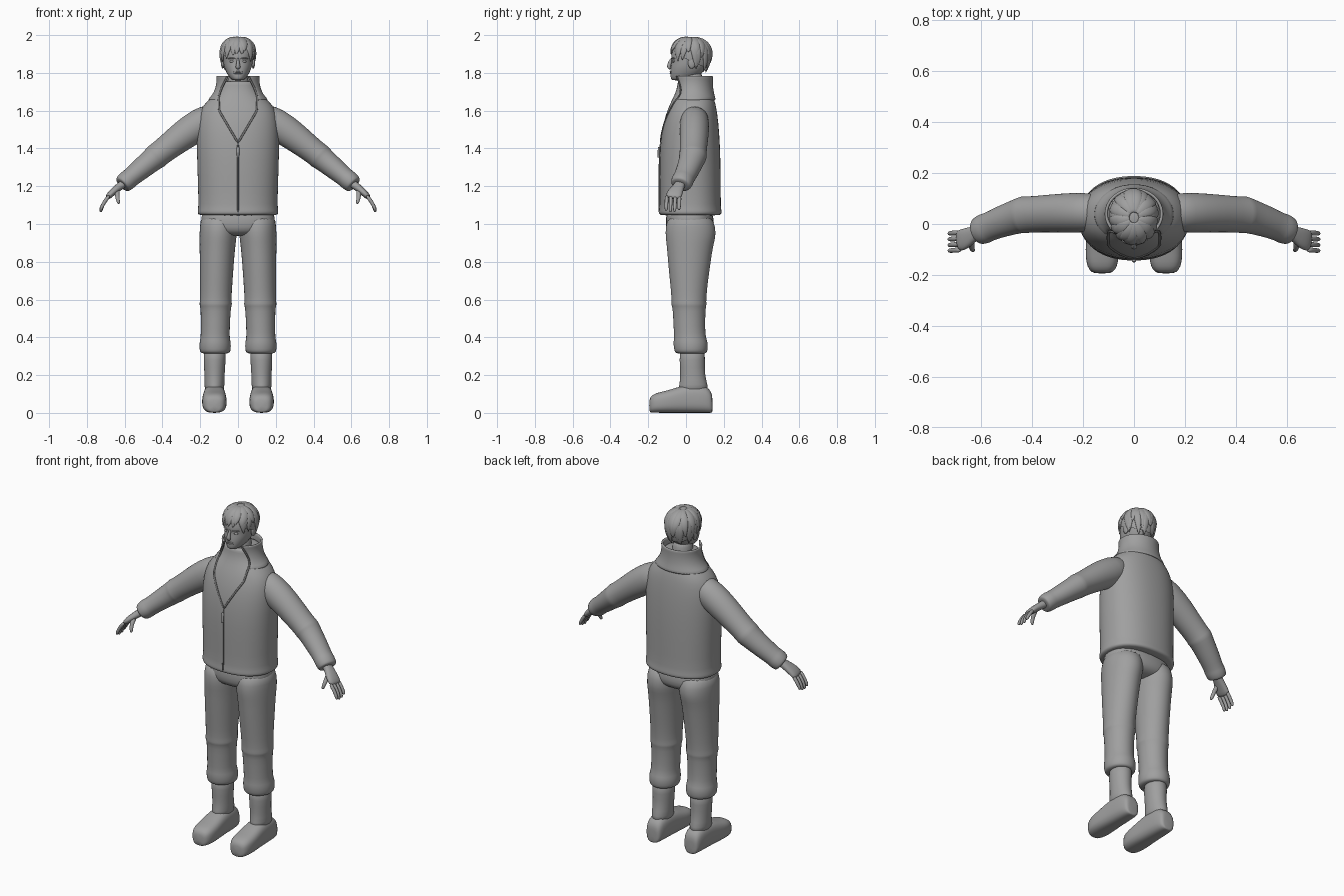
import bpy, bmesh, math, random
from math import sin, cos, pi, radians
from mathutils import Vector as V
from mathutils.bvhtree import BVHTree

random.seed(4)
cube = bpy.data.objects.get("Cube")
if cube:
    bpy.data.objects.remove(cube, do_unlink=True)


def material(name, value):
    m = bpy.data.materials.new(name)
    m.use_nodes = True
    colour = (value, value, value, 1)
    m.diffuse_color = colour
    m.node_tree.nodes["Principled BSDF"].inputs["Base Color"].default_value = colour
    return m


GREY = material("mid grey", 0.35)
DARK = material("dark grey", 0.18)


def finish(name, bm, mat=GREY, mirror=False, subdiv=1, thick=0):
    """Turn a bmesh into a smooth object with its modifiers."""
    bmesh.ops.recalc_face_normals(bm, faces=bm.faces)
    for f in bm.faces:
        f.smooth = True
    me = bpy.data.meshes.new(name)
    bm.to_mesh(me)
    bm.free()
    me.materials.append(mat)
    ob = bpy.data.objects.new(name, me)
    bpy.context.collection.objects.link(ob)
    if mirror:
        ob.modifiers.new("mirror", "MIRROR").use_mirror_merge = False
    if thick:
        s = ob.modifiers.new("thickness", "SOLIDIFY")
        s.thickness, s.offset = thick, 0
    if subdiv:
        s = ob.modifiers.new("smooth", "SUBSURF")
        s.levels = s.render_levels = subdiv
    return ob


def add_loft(bm, rings, seg=24, power=2.0):
    """Skin rings given as (centre, u axis, v axis) and cap both ends."""
    def p(c):
        return math.copysign(abs(c) ** (2 / power), c)
    rows = []
    for c, u, v in rings:
        angles = [2 * pi * i / seg for i in range(seg)]
        rows.append([bm.verts.new(c + u * p(cos(a)) + v * p(sin(a))) for a in angles])
    for r, s in zip(rows, rows[1:]):
        for i in range(seg):
            j = (i + 1) % seg
            bm.faces.new((r[i], r[j], s[j], s[i]))
    bm.faces.new(rows[0])
    bm.faces.new(rows[-1])


def slabs(rows):
    """Level rings: height, centre x, half width, front y, back y."""
    return [(V((cx, (f + b) / 2, z)), V((rx, 0, 0)), V((0, (b - f) / 2, 0)))
            for z, cx, rx, f, b in rows]


def tube(pts, side=V((0, 1, 0))):
    """Rings along a path: point, thickness radius, radius toward side."""
    rings = []
    for i, (c, ru, rv) in enumerate(pts):
        t = (V(pts[min(i + 1, len(pts) - 1)][0]) - V(pts[max(i - 1, 0)][0])).normalized()
        v = (side - t * side.dot(t)).normalized()
        rings.append((V(c), t.cross(v) * ru, v * rv))
    return rings


def loft(name, rings, seg=24, power=2.0, **kw):
    bm = bmesh.new()
    add_loft(bm, rings, seg, power)
    return finish(name, bm, **kw)


def ball(name, centre, radii, **kw):
    bm = bmesh.new()
    bmesh.ops.create_uvsphere(bm, u_segments=20, v_segments=12, radius=1)
    for v in bm.verts:
        v.co = V(centre) + V([a * b for a, b in zip(v.co, radii)])
    return finish(name, bm, subdiv=0, **kw)


# Jacket body with hem and inner collar
jacket = loft("jacket_body", slabs([
    (1.045, 0, .2, -.13, .175), (1.05, 0, .213, -.143, .188), (1.07, 0, .216, -.146, .191),
    (1.08, 0, .209, -.139, .184), (1.25, 0, .214, -.142, .185), (1.42, 0, .22, -.14, .181),
    (1.54, 0, .217, -.12, .172), (1.61, 0, .198, -.096, .162), (1.65, 0, .165, -.078, .153),
    (1.685, 0, .122, -.06, .14), (1.72, 0, .104, -.048, .13), (1.75, 0, .1, -.045, .125),
    (1.757, 0, .094, -.04, .12)]), seg=32, power=2.25)

# Open standing collar: height, half width, front y, back y, opening half width
collar_rows = [(1.655, .158, -.079, .155, .102), (1.685, .126, -.064, .143, .102),
               (1.735, .109, -.057, .136, .08), (1.775, .109, -.057, .137, .058),
               (1.785, .112, -.058, .138, .055)]
bm = bmesh.new()
rows, edge = [], []
for z, rx, f, b, gap in collar_rows:
    g = math.asin(gap / rx)
    row = []
    for i in range(25):
        a = g + (2 * pi - 2 * g) * i / 24
        row.append(bm.verts.new((rx * sin(a), (f + b) / 2 - (b - f) / 2 * cos(a), z)))
    edge.append(row[0].co.copy())
    rows.append(row)
for r, s in zip(rows, rows[1:]):
    for i in range(24):
        bm.faces.new((r[i], r[i + 1], s[i + 1], s[i]))
finish("jacket_collar", bm, thick=.012)

# Zip laid on the jacket front, branching up to the collar edges
bpy.context.view_layer.update()
tree = BVHTree.FromObject(jacket, bpy.context.evaluated_depsgraph_get())


def on_jacket(x, z):
    hit = tree.ray_cast(V((x, -1, z)), V((0, 1, 0)))[0]
    return hit - V((0, .001, 0))


def path_between(a, b, n):
    return [on_jacket(a[0] + (b[0] - a[0]) * i / n, a[1] + (b[1] - a[1]) * i / n) for i in range(n)]


stem = path_between((0, 1.06), (0, 1.43), 12) + [on_jacket(0, 1.43)]
branch = path_between((0, 1.43), (.1, 1.6), 8) + path_between((.1, 1.6), (.102, 1.65), 3)
branch += [p - V((0, .004, 0)) for p in edge]
across = V((1, 0, 0))
loft("zip_stem", tube([(p, .004, .005) for p in stem], across), seg=8, mat=DARK)
loft("zip_branches", tube([(p, .005, .006) for p in branch], across), seg=8, mat=DARK, mirror=True)
loft("zip_pull", tube([(on_jacket(0, z) - V((0, .006, 0)), .006, w)
                       for z, w in ((1.41, .008), (1.395, .009), (1.36, .007), (1.35, .006))], across),
     seg=8, power=3)

# Sleeves with an elbow seam and a cuff
loft("sleeves", tube([
    ((.11, .045, 1.585), .07, .07), ((.2, .045, 1.53), .087, .08), ((.29, .043, 1.47), .079, .077),
    ((.36, .04, 1.415), .071, .073), ((.42, .037, 1.369), .066, .071), ((.433, .036, 1.358), .07, .075),
    ((.446, .034, 1.347), .064, .069), ((.52, .01, 1.286), .057, .062), ((.573, -.012, 1.242), .05, .056),
    ((.582, -.016, 1.235), .054, .06), ((.605, -.025, 1.215), .051, .057), ((.613, -.028, 1.208), .046, .052),
    ((.615, -.029, 1.206), .036, .042)]), mirror=True)

# Hands
bm = bmesh.new()
add_loft(bm, tube([((.59, -.025, 1.225), .024, .03), ((.625, -.036, 1.2), .021, .028),
                   ((.65, -.05, 1.18), .02, .038), ((.675, -.063, 1.158), .018, .043),
                   ((.695, -.068, 1.135), .013, .042)]), 16, 2.4)
for y, drop in ((-.034, .012), (-.057, .002), (-.08, 0), (-.102, .008)):
    add_loft(bm, tube([((.68, y, 1.152), .011, .011), ((.704, y - .001, 1.122), .011, .011),
                       ((.719, y - .002, 1.095), .01, .01), ((.726, y - .003, 1.07 + drop), .009, .009),
                       ((.727, y - .003, 1.062 + drop), .005, .005)]), 8)
add_loft(bm, tube([((.64, -.055, 1.185), .014, .016), ((.64, -.085, 1.155), .013, .013),
                   ((.636, -.1, 1.125), .011, .011), ((.63, -.105, 1.105), .008, .008)], across), 8)
finish("hands", bm, mirror=True)

# Trousers
loft("trouser_hips", slabs([
    (1.1, 0, .19, -.1, .13), (1.03, 0, .197, -.108, .148), (.98, 0, .195, -.108, .15),
    (.95, 0, .15, -.09, .13), (.935, 0, .08, -.05, .08)]), power=2.4)
loft("trouser_legs", slabs([
    (1.06, .1, .098, -.095, .135), (.98, .103, .1, -.11, .158), (.93, .106, .099, -.109, .158),
    (.88, .109, .095, -.102, .143), (.8, .112, .091, -.096, .132), (.7, .115, .087, -.086, .117),
    (.6, .118, .083, -.076, .107), (.578, .118, .087, -.079, .109), (.565, .118, .085, -.076, .108),
    (.553, .118, .08, -.071, .104), (.45, .12, .077, -.066, .101), (.395, .121, .077, -.063, .106),
    (.375, .121, .084, -.068, .116), (.335, .121, .084, -.064, .116), (.318, .121, .078, -.058, .11),
    (.313, .121, .06, -.04, .1)]), mirror=True)

# Boots: upright shaft and a flat-soled foot
loft("boot_shafts", slabs([
    (.35, .122, .06, -.035, .103), (.28, .124, .059, -.035, .1), (.2, .124, .053, -.03, .1),
    (.15, .125, .054, -.034, .115), (.1, .125, .05, -.05, .12)]), mirror=True)
foot = [(.14, .03, .075), (.136, .043, .11), (.11, .053, .142), (.05, .058, .15), (0, .06, .148),
        (-.05, .063, .135), (-.1, .066, .118), (-.15, .064, .108), (-.182, .052, .092), (-.195, .032, .07)]
loft("boot_feet", [(V((.125, y, (h + .004 * (h < .1)) / 2)), V((w, 0, 0)), V((0, 0, h / 2)))
                   for y, w, h in foot], power=2.8, mirror=True)

# Head and neck
loft("neck", slabs([(1.68, 0, .065, -.03, .1), (1.74, 0, .055, -.03, .09), (1.82, 0, .055, -.03, .09)]))
loft("head", slabs([
    (1.76, 0, .022, -.07, .0), (1.766, 0, .036, -.08, .03), (1.785, 0, .053, -.083, .07),
    (1.815, 0, .068, -.083, .1), (1.84, 0, .076, -.08, .115), (1.863, 0, .079, -.075, .12),
    (1.882, 0, .08, -.081, .122), (1.92, 0, .079, -.076, .12), (1.96, 0, .06, -.05, .1),
    (1.975, 0, .035, -.02, .07)]), power=2.15)
loft("nose", tube([((0, -.072, 1.88), .006, .007), ((0, -.083, 1.86), .007, .01),
                   ((0, -.091, 1.838), .012, .011), ((0, -.09, 1.829), .014, .011),
                   ((0, -.08, 1.822), .009, .008)]), seg=12)
for part, z, r in (("upper_lip", 1.806, .005), ("lower_lip", 1.798, .006)):
    loft(part, tube([((x, -.083 + x * x * 12, z), .5 * r + .002 * (x == 0), r * (1 - abs(x) * 25))
                     for x in (-.024, -.012, 0, .012, .024)]), seg=8)
ball("eyes", (.031, -.064, 1.861), (.014, .009, .007), mirror=True)
loft("eyebrows", tube([((.012, -.078, 1.874), .003, .004), ((.032, -.075, 1.88), .004, .006),
                       ((.056, -.057, 1.875), .003, .004)]), seg=8, mirror=True)
ball("ears", (.081, .03, 1.853), (.009, .02, .03), mirror=True)

# Hair cap, cut lower at the back
bm = bmesh.new()
bmesh.ops.create_uvsphere(bm, u_segments=28, v_segments=18, radius=1)
for v in bm.verts:
    v.co = V((v.co.x * .091, .025 + v.co.y * .105, 1.895 + v.co.z * (.095 if v.co.z > 0 else .14)))
bmesh.ops.bisect_plane(bm, geom=bm.verts[:] + bm.edges[:] + bm.faces[:], plane_co=(0, -.08, 1.91),
                       plane_no=V((0, -.45, -1)), clear_outer=True)
finish("hair_cap", bm, subdiv=0)

# Hair locks falling from the crown, in two layers
bm = bmesh.new()
for count, lift, reach in ((19, 0, 1), (13, .005, .78)):
    for k in range(count):
        a = 2 * pi * (k + random.uniform(-.25, .25)) / count
        last = (95 + 17.5 * (1 - cos(a)) + random.uniform(-8, 8)) * reach
        sway = random.uniform(-.25, .25)
        pts = []
        for i in range(8):
            t = i / 7
            polar, az = radians(10 + (last - 10) * t), a + sway * t * t
            drop = .095 if polar < pi / 2 else .15
            s = sin(polar) * (1 + lift * 8)
            c = (.092 * s * sin(az), .025 - .106 * s * cos(az), 1.895 + drop * cos(polar))
            size = (.35 + .65 * sin(pi * min(t * 1.1, .5))) * (1 - t ** 4 * .92)
            pts.append((c, .012 * size, .027 * size))
        add_loft(bm, tube(pts, V((cos(a), sin(a), 0))), 8)
finish("hair_locks", bm)
